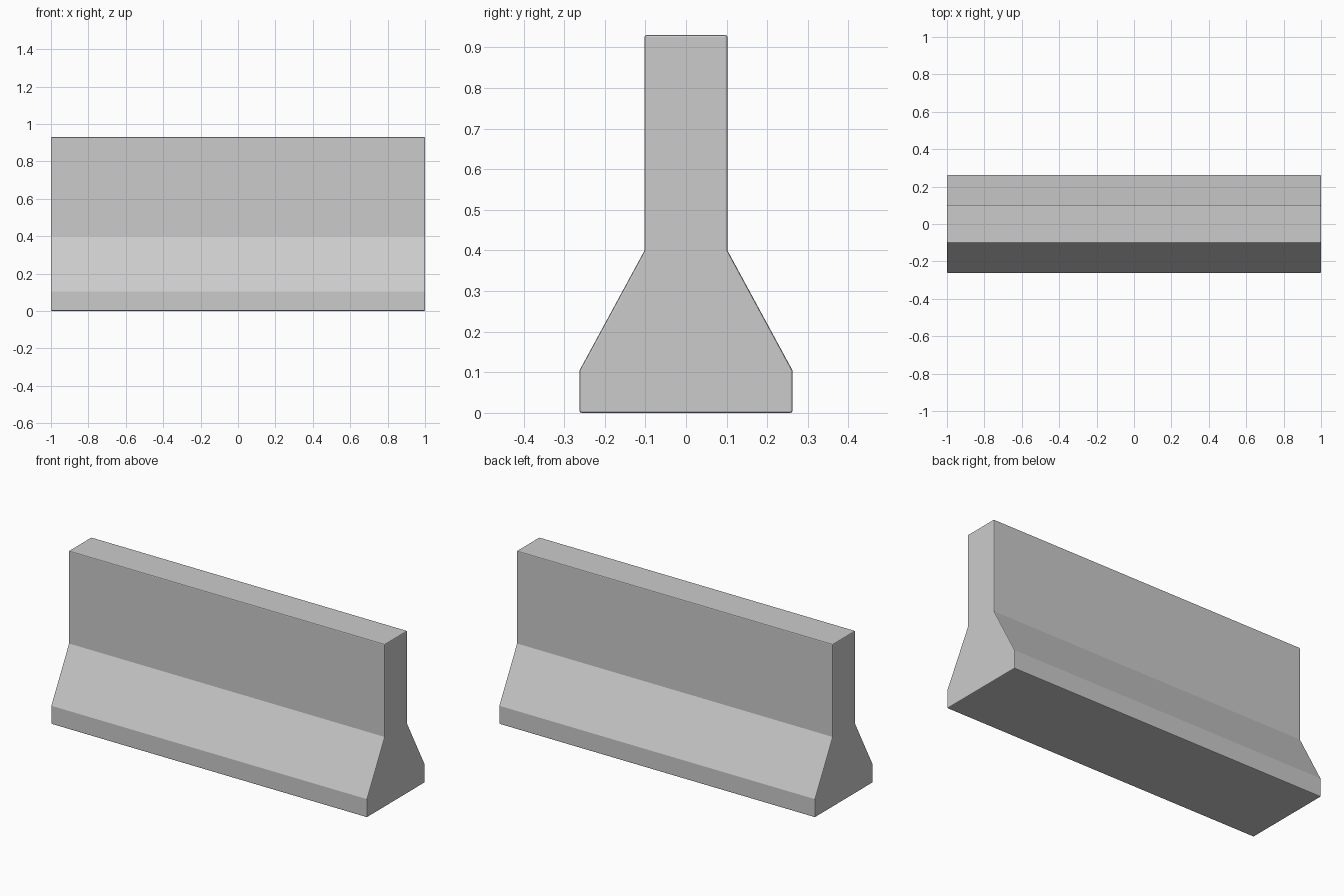
import bpy
import bmesh
from math import radians

if "Cube" in bpy.data.objects:
    bpy.data.objects.remove(bpy.data.objects["Cube"])

# Half cross-section (y, z) of the barrier, bottom to top
half = [(0.262, 0.0), (0.262, 0.105), (0.102, 0.40), (0.102, 0.93)]
profile = half + [(-y, z) for y, z in reversed(half)]

# Sweep the profile along the barrier's length
bm = bmesh.new()
end = bm.faces.new([bm.verts.new((-1.0, y, z)) for y, z in profile])
swept = bmesh.ops.extrude_face_region(bm, geom=[end], use_keep_orig=True)
moved = [g for g in swept["geom"] if isinstance(g, bmesh.types.BMVert)]
bmesh.ops.translate(bm, verts=moved, vec=(2.0, 0, 0))
bmesh.ops.recalc_face_normals(bm, faces=bm.faces)

mesh = bpy.data.meshes.new("concrete_barrier")
bm.to_mesh(mesh)
bm.free()
barrier = bpy.data.objects.new("concrete_barrier", mesh)
bpy.context.collection.objects.link(barrier)

# Slightly eased sharp corners; the shallow slope creases stay crisp
bevel = barrier.modifiers.new("eased_edges", "BEVEL")
bevel.width = 0.005
bevel.segments = 2
bevel.limit_method = "ANGLE"
bevel.angle_limit = radians(40)
